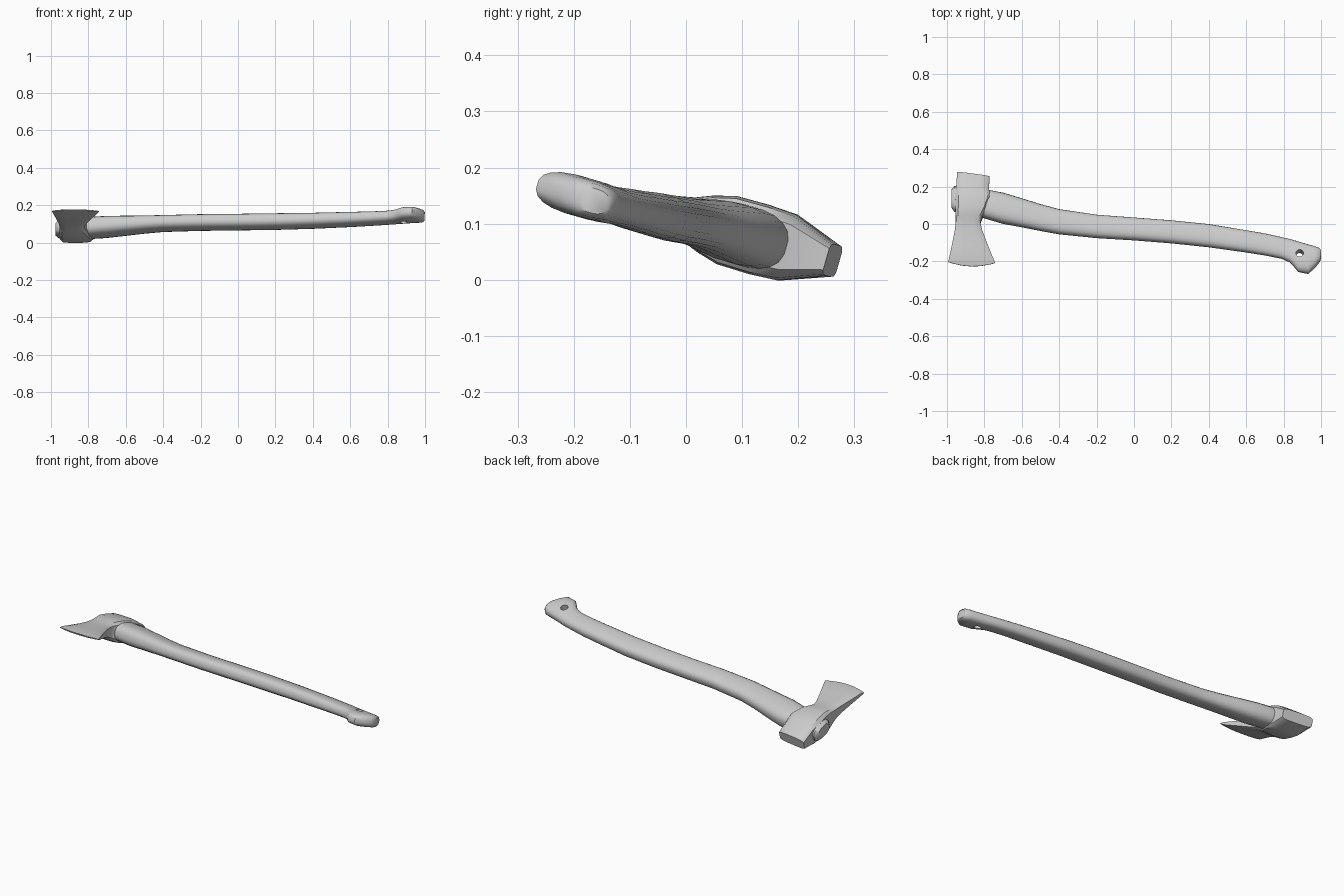
import bpy, bmesh, math
from mathutils import Matrix

if "Cube" in bpy.data.objects:
    bpy.data.objects.remove(bpy.data.objects["Cube"], do_unlink=True)

# One plain grey for everything
grey = bpy.data.materials.new("light_grey")
grey.use_nodes = True
COL = (0.6, 0.6, 0.6, 1)
grey.diffuse_color = COL
grey.node_tree.nodes["Principled BSDF"].inputs["Base Color"].default_value = COL

# The axe is modelled flat, then laid down with a roll and a slight pitch
LAY = (Matrix.Translation((0, 0, 0.102)) @ Matrix.Rotation(0.0085, 4, 'Y')
       @ Matrix.Rotation(math.radians(-16), 4, 'X'))


def skin(name, rings):
    """Bridge equal-length point rings into a closed, capped body."""
    bm = bmesh.new()
    loops = [[bm.verts.new(p) for p in ring] for ring in rings]
    for a, b in zip(loops, loops[1:]):
        n = len(a)
        for i in range(n):
            j = (i + 1) % n
            bm.faces.new((a[i], a[j], b[j], b[i]))
    bm.faces.new(loops[0])
    bm.faces.new(loops[-1])
    bmesh.ops.recalc_face_normals(bm, faces=bm.faces)
    me = bpy.data.meshes.new(name)
    bm.to_mesh(me)
    bm.free()
    ob = bpy.data.objects.new(name, me)
    bpy.context.collection.objects.link(ob)
    me.materials.append(grey)
    return ob


def smooth(ob, angle):
    bpy.ops.object.select_all(action='DESELECT')
    ob.select_set(True)
    bpy.context.view_layer.objects.active = ob
    bpy.ops.object.shade_smooth_by_angle(angle=math.radians(angle))


# Handle: x, upper edge, lower edge, half thickness
handle_stations = [
    (-0.975, 0.185, 0.085, 0.030), (-0.960, 0.205, 0.065, 0.042),
    (-0.800, 0.187, 0.030, 0.054), (-0.700, 0.168, 0.000, 0.053),
    (-0.600, 0.138, -0.018, 0.048), (-0.500, 0.107, -0.038, 0.043),
    (-0.400, 0.080, -0.056, 0.040), (-0.200, 0.050, -0.076, 0.040),
    (0.000, 0.035, -0.088, 0.040), (0.200, 0.020, -0.104, 0.040),
    (0.400, 0.000, -0.125, 0.038), (0.600, -0.033, -0.153, 0.036),
    (0.700, -0.050, -0.169, 0.034), (0.790, -0.070, -0.187, 0.033),
    (0.830, -0.079, -0.205, 0.033), (0.850, -0.084, -0.225, 0.034),
    (0.878, -0.092, -0.258, 0.036), (0.930, -0.107, -0.269, 0.036),
    (0.965, -0.118, -0.238, 0.034), (0.990, -0.128, -0.207, 0.030),
    (0.998, -0.138, -0.192, 0.022),
]


def oval(x, top, bottom, hw, n=20, power=2 / 2.6):
    """Squarish oval cross-section."""
    mid, hv = (top + bottom) / 2 * 1.04, (top - bottom) / 2
    pts = []
    for i in range(n):
        a = 2 * math.pi * (i + 0.5) / n
        c, s = math.cos(a), math.sin(a)
        pts.append((x, mid + hv * math.copysign(abs(c) ** power, c),
                    hw * math.copysign(abs(s) ** power, s)))
    return pts


handle = skin("handle", [oval(*s) for s in handle_stations])

# Hanging hole drilled through the end knob
bpy.ops.mesh.primitive_cylinder_add(vertices=20, radius=0.02, depth=0.3,
                                    location=(0.885, -0.172, 0))
cutter = bpy.context.object
cutter.name = "hole_cutter"
cutter.hide_render = True
mod = handle.modifiers.new("hole", 'BOOLEAN')
mod.operation, mod.object, mod.solver = 'DIFFERENCE', cutter, 'EXACT'
drilled = bpy.data.meshes.new_from_object(
    handle.evaluated_get(bpy.context.evaluated_depsgraph_get()))
handle.modifiers.clear()
handle.data = drilled
drilled.materials.clear()
drilled.materials.append(grey)
for poly in drilled.polygons:
    poly.material_index = 0
bpy.data.objects.remove(cutter, do_unlink=True)

# Head: position, left x, right x, half thickness, tilt, edge bulge
head_stations = [
    (0.272, -0.945, -0.772, 0.029, -0.012, 0), (0.188, -0.951, -0.775, 0.061, -0.006, 0),
    (0.135, -0.956, -0.765, 0.064, 0, 0), (0.075, -0.955, -0.788, 0.063, 0, 0),
    (0.035, -0.953, -0.812, 0.052, 0, 0), (0.005, -0.953, -0.822, 0.040, 0, 0),
    (-0.040, -0.958, -0.812, 0.031, 0, 0), (-0.120, -0.974, -0.782, 0.020, 0, 0.008),
    (-0.195, -0.990, -0.752, 0.010, 0, 0.018), (-0.214, -0.995, -0.743, 0.002, -0.003, 0.022),
]
# Across the head: fraction of width, fraction of thickness
columns = [(-1, 0.68), (-0.82, 0.94), (-0.4, 1), (0, 1), (0.4, 1), (0.82, 0.94), (1, 0.68)]


def head_ring(v, xl, xr, hw, tilt, bulge):
    mid, half = (xl + xr) / 2, (xr - xl) / 2
    top = [(mid + half * t, v + tilt * t - bulge * (1 - t * t), hw * k) for t, k in columns]
    return top + [(x, y, -z) for x, y, z in reversed(top)]


head = skin("axe_head", [head_ring(*s) for s in head_stations])

for ob, angle in ((handle, 40), (head, 35)):
    ob.data.transform(LAY)
    smooth(ob, angle)
